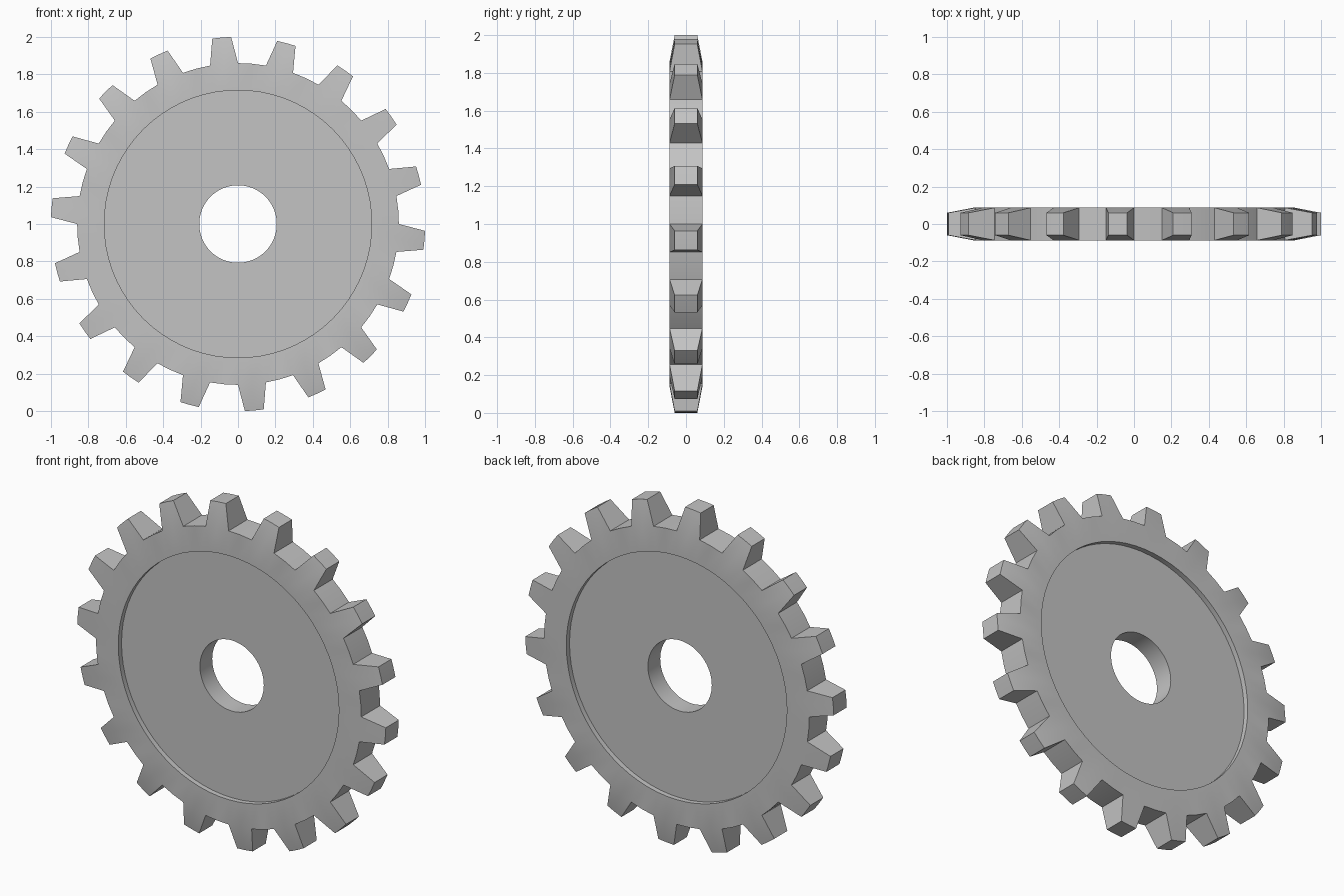
import bpy
import bmesh
from math import sin, cos, atan2, hypot, pi, radians

cube = bpy.data.objects.get("Cube")
if cube:
    bpy.data.objects.remove(cube, do_unlink=True)

TEETH = 18
COLUMNS = TEETH * 4              # two columns per tooth, two per gap
STEP = 2 * pi / COLUMNS
START = radians(90)
HOLE, RECESS, ROOT, TIP = 0.207, 0.715, 0.86, 1.0007
WEB, RIM, TIP_HALF = 0.057, 0.087, 0.06    # half thicknesses

steel = bpy.data.materials.new("grey_steel")
steel.use_nodes = True
grey = (0.55, 0.55, 0.55, 1)
steel.diffuse_color = grey
steel.node_tree.nodes["Principled BSDF"].inputs["Base Color"].default_value = grey

# Gear body: one closed cross-section swept around the axle
half = [(HOLE, WEB), (RECESS, WEB), (RECESS, RIM), (ROOT, RIM)]
section = half + [(r, -y) for r, y in reversed(half)]
bm = bmesh.new()
rings = []
for j in range(COLUMNS):
    a = START + j * STEP
    rings.append([bm.verts.new((r * cos(a), y, r * sin(a))) for r, y in section])

teeth = [[] for _ in range(TEETH)]
for j in range(COLUMNS):
    here, there = rings[j], rings[(j + 1) % COLUMNS]
    for k in range(len(section)):
        n = (k + 1) % len(section)
        face = bm.faces.new((here[k], here[n], there[n], there[k]))
        # Remember the outer wall under each tooth
        if k == len(half) - 1 and j % 4 < 2:
            teeth[j // 4].append(face)
bmesh.ops.recalc_face_normals(bm, faces=bm.faces)

# Teeth: pull the outer wall outwards and taper it on all sides
for i, wall in enumerate(teeth):
    middle = START + (i * 4 + 1) * STEP
    result = bmesh.ops.extrude_face_region(bm, geom=wall)
    for v in [g for g in result["geom"] if isinstance(g, bmesh.types.BMVert)]:
        offset = atan2(v.co.z, v.co.x) - middle
        offset = (offset + pi) % (2 * pi) - pi
        a = middle + offset * 0.58
        v.co = (TIP * cos(a), v.co.y * TIP_HALF / RIM, TIP * sin(a))
    old = [f for f in wall if f.is_valid]
    if old:
        bmesh.ops.delete(bm, geom=old, context='FACES')
bmesh.ops.recalc_face_normals(bm, faces=bm.faces)

mesh = bpy.data.meshes.new("gear_wheel")
bm.to_mesh(mesh)
bm.free()
mesh.materials.append(steel)
gear = bpy.data.objects.new("gear_wheel", mesh)
gear.location.z = 1
bpy.context.collection.objects.link(gear)

# Smooth the curved walls, keep the edges crisp
bpy.ops.object.select_all(action='DESELECT')
gear.select_set(True)
bpy.context.view_layer.objects.active = gear
bpy.ops.object.shade_smooth_by_angle(angle=radians(30))
